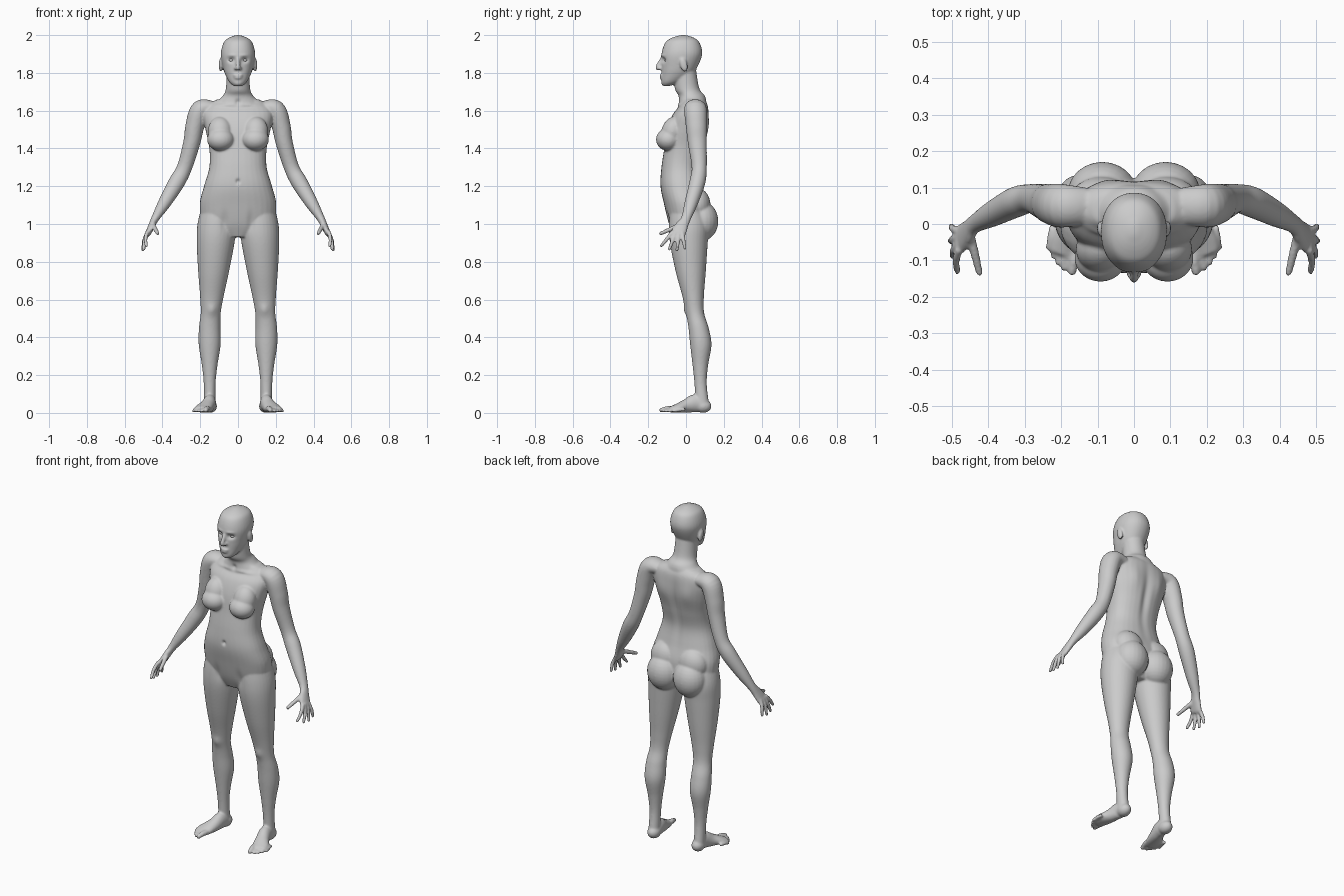
import bpy, bmesh, math
from mathutils import Vector, Matrix

old = bpy.data.objects.get("Cube")
if old:
    bpy.data.objects.remove(old, do_unlink=True)

X, Y, Z = Vector((1, 0, 0)), Vector((0, 1, 0)), Vector((0, 0, 1))
bm = bmesh.new()


def spline(rows, steps=6):
    """Smoothly interpolate between rows of numbers."""
    padded = [rows[0], *rows, rows[-1]]
    result = []
    for before, start, end, after in zip(padded, padded[1:], padded[2:], padded[3:]):
        for step in range(steps):
            t = step / steps
            result.append([q + t * (r - p) / 2 + t * t * (2 * p - 5 * q + 4 * r - s) / 2
                           + t ** 3 * (3 * q - p - 3 * r + s) / 2
                           for p, q, r, s in zip(before, start, end, after)])
    return result + [list(rows[-1])]


def tube(rows, ref=X, up=None, mirror=True, power=2, count=32):
    """Loft ellipses (x, y, z, width, depth) along a path, on one or both sides."""
    rows = spline(rows)
    centres = [Vector(row[:3]) for row in rows]
    last = len(rows) - 1
    for side in ((1, -1) if mirror else (1,)):
        rings = []
        for i, (centre, row) in enumerate(zip(centres, rows)):
            along = up or (centres[min(i + 1, last)] - centres[max(i - 1, 0)]).normalized()
            across = (ref - along * ref.dot(along)).normalized()
            through = along.cross(across)
            ring = []
            for k in range(count):
                angle = math.tau * k / count
                c, s = [math.copysign(abs(f) ** (2 / power), f)
                        for f in (math.cos(angle), math.sin(angle))]
                p = centre + across * c * row[3] + through * s * row[4]
                ring.append(bm.verts.new((p.x * side, p.y, p.z)))
            rings.append(ring)
        for lower, upper in zip(rings, rings[1:]):
            for k in range(count):
                n = (k + 1) % count
                bm.faces.new((lower[k], lower[n], upper[n], upper[k]))
        bm.faces.new(rings[0][::-1])
        bm.faces.new(rings[-1])


def stack(rows, offset=lambda z: 0, **options):
    """Loft level slices given as (z, half width, front, back)."""
    tube([(offset(z), (front + back) / 2, z, width, (back - front) / 2)
          for z, width, front, back in rows], up=Z, **options)


def ball(centre, size, tilt=0, target=bm):
    """Add an ellipsoid, mirrored when it lies off the middle."""
    for side in ((1, -1) if centre[0] else (1,)):
        matrix = (Matrix.Translation((centre[0] * side, *centre[1:]))
                  @ Matrix.Rotation(tilt, 4, 'X') @ Matrix.Diagonal((*size, 1)))
        bmesh.ops.create_uvsphere(target, u_segments=24, v_segments=16, radius=1, matrix=matrix)


def digit(base, tip, radius, bend=Vector()):
    """Add a rounded finger or toe."""
    middle = (base + tip) / 2 + bend
    tube([(*base, radius, radius), (*middle, radius, radius), (*tip, radius * .8, radius * .8)],
         ref=Vector((.8, .6, .1)), count=12)
    ball(tip, [radius * .85] * 3)


# torso
stack([(.93, .07, -.06, .07), (1, .18, -.09, .11), (1.1, .203, -.115, .115), (1.2, .18, -.135, .09),
       (1.3, .152, -.13, .075), (1.4, .152, -.115, .095), (1.5, .172, -.1, .117),
       (1.58, .185, -.07, .12), (1.63, .16, -.03, .115), (1.66, .11, -.02, .1)],
      mirror=False, power=2.3)
# neck and sloping shoulder muscles
stack([(1.58, .14, -.05, .11), (1.64, .115, -.04, .11), (1.68, .08, -.04, .1),
       (1.72, .064, -.06, .07), (1.84, .06, -.07, .05)], mirror=False)
# head
stack([(1.73, .02, -.12, -.09), (1.75, .045, -.13, -.03), (1.79, .067, -.13, .03),
       (1.83, .08, -.13, .06), (1.9, .091, -.13, .086), (1.96, .076, -.11, .072),
       (1.985, .05, -.076, .044), (2, .01, -.03, 0)], mirror=False, power=2.15)
# nose, nostrils, lips, chin and ears
tube([(0, -.12, 1.89, .008, .008), (0, -.148, 1.832, .012, .014), (0, -.14, 1.82, .01, .01)],
     mirror=False)
ball((.012, -.135, 1.824), (.01, .014, .009))
for height, width in ((1.787, .026), (1.774, .022)):
    ball((0, -.128, height), (width, .013, .007))
ball((0, -.117, 1.747), (.022, .015, .014))
ball((.091, -.012, 1.842), (.011, .02, .038), tilt=.25)
# breasts and buttocks
ball((.092, -.093, 1.447), (.072, .066, .06))
ball((.095, -.07, 1.49), (.065, .06, .08), tilt=-.3)
ball((.087, .083, 1.015), (.096, .088, .105))
ball((.09, .06, 1.1), (.09, .07, .09))
# legs, leaning outward down to the calf
stack([(1.1, .085, -.08, .09), (1, .103, -.09, .12), (.9, .1, -.085, .115), (.75, .082, -.055, .105),
       (.62, .063, -.02, .095), (.53, .053, 0, .096), (.45, .057, .013, .12), (.36, .058, .022, .135),
       (.25, .041, .035, .117), (.15, .031, .045, .11), (.03, .031, .05, .125)],
      offset=lambda z: .15 - .07 * max(z - .45, 0))
# heels, feet and toes
ball((.147, .09, .036), (.036, .045, .036))
tube([(.147, .1, .035, .032, .033), (.15, .05, .05, .034, .048), (.163, 0, .036, .038, .036),
      (.184, -.05, .024, .046, .023), (.196, -.085, .017, .04, .015)])
for i in range(5):
    t = i / 4
    radius = .01 if i else .015
    toe = Vector((.17 + .065 * t ** .75, -.13 + .065 * t ** 1.5, radius))
    digit(toe + Vector((-.012, .06, .007)), toe, radius, bend=Z * .003)
# arms and palms
tube([(.13, .05, 1.615, .05, .035), (.197, .05, 1.605, .06, .052), (.228, .055, 1.52, .056, .05),
      (.245, .06, 1.43, .05, .045), (.283, .07, 1.3, .04, .04), (.325, .06, 1.22, .042, .043),
      (.39, .027, 1.11, .035, .034), (.438, 0, 1.03, .026, .021), (.457, -.022, .99, .034, .018),
      (.475, -.04, .952, .04, .015), (.482, -.045, .94, .036, .011)], ref=Y)
# fingers fan out from the knuckles, with the middle ones longest
for i in range(4):
    t = i / 3
    knuckle = Vector((.48, -.07, .96)).lerp(Vector((.48, -.02, .955)), t)
    tip = Vector((.486, -.13, .885)).lerp(Vector((.502, -.006, .872)), t)
    tip += Vector((.008, 0, -.016)) * math.sin(math.pi * t)
    digit(knuckle, tip, .011, bend=X * .006)
# thumb
digit(Vector((.45, -.03, .995)), Vector((.425, -.133, .95)), .0125)

# skin material
skin = bpy.data.materials.new("plain_grey")
skin.use_nodes = True
grey = (.6, .6, .6, 1)
skin.diffuse_color = grey
skin.node_tree.nodes["Principled BSDF"].inputs["Base Color"].default_value = grey


def add_object(name, source):
    mesh = bpy.data.meshes.new(name)
    source.to_mesh(mesh)
    source.free()
    mesh.materials.append(skin)
    ob = bpy.data.objects.new(name, mesh)
    bpy.context.collection.objects.link(ob)
    return ob


# fuse all parts into one smooth skin
bmesh.ops.recalc_face_normals(bm, faces=bm.faces)
body = add_object("body", bm)
fuse = body.modifiers.new("fuse", 'REMESH')
fuse.mode, fuse.voxel_size = 'VOXEL', .0055
soften = body.modifiers.new("soften", 'SMOOTH')
soften.factor, soften.iterations = .5, 7
depsgraph = bpy.context.evaluated_depsgraph_get()
fused = bpy.data.meshes.new_from_object(body.evaluated_get(depsgraph))
body.modifiers.clear()
body.data = fused


def press(centre, reach, push):
    """Push the skin along y with a soft falloff, equally on both sides."""
    for vertex in fused.vertices:
        here = (abs(vertex.co.x), vertex.co.y, vertex.co.z)
        distance = sum(((a - b) / size) ** 2 for a, b, size in zip(here, centre, reach))
        if distance < 6:
            vertex.co.y += push * math.exp(-distance)


# eye sockets and brows
press((.034, -.12, 1.868), (.02, .03, .013), .016)
press((.034, -.13, 1.893), (.024, .03, .007), -.004)
# navel, throat notch and collar bones
press((0, -.13, 1.225), (.01, .03, .012), .012)
press((0, -.05, 1.645), (.014, .03, .015), .01)
press((.09, -.045, 1.63), (.06, .04, .01), -.008)
# spine and shoulder blades
press((0, .11, 1.4), (.022, .05, .17), -.012)
press((.085, .12, 1.52), (.04, .04, .07), .008)
# kneecaps and groin creases
press((.138, 0, .545), (.025, .03, .03), -.008)
press((.07, -.1, 1.01), (.02, .05, .05), .007)

# eyes
eye_shapes = bmesh.new()
ball((.034, -.1, 1.867), (.016, .014, .011), target=eye_shapes)
eyes = add_object("eyes", eye_shapes)

for ob in (body, eyes):
    ob.data.polygons.foreach_set("use_smooth", [True] * len(ob.data.polygons))
    ob.data.update()
